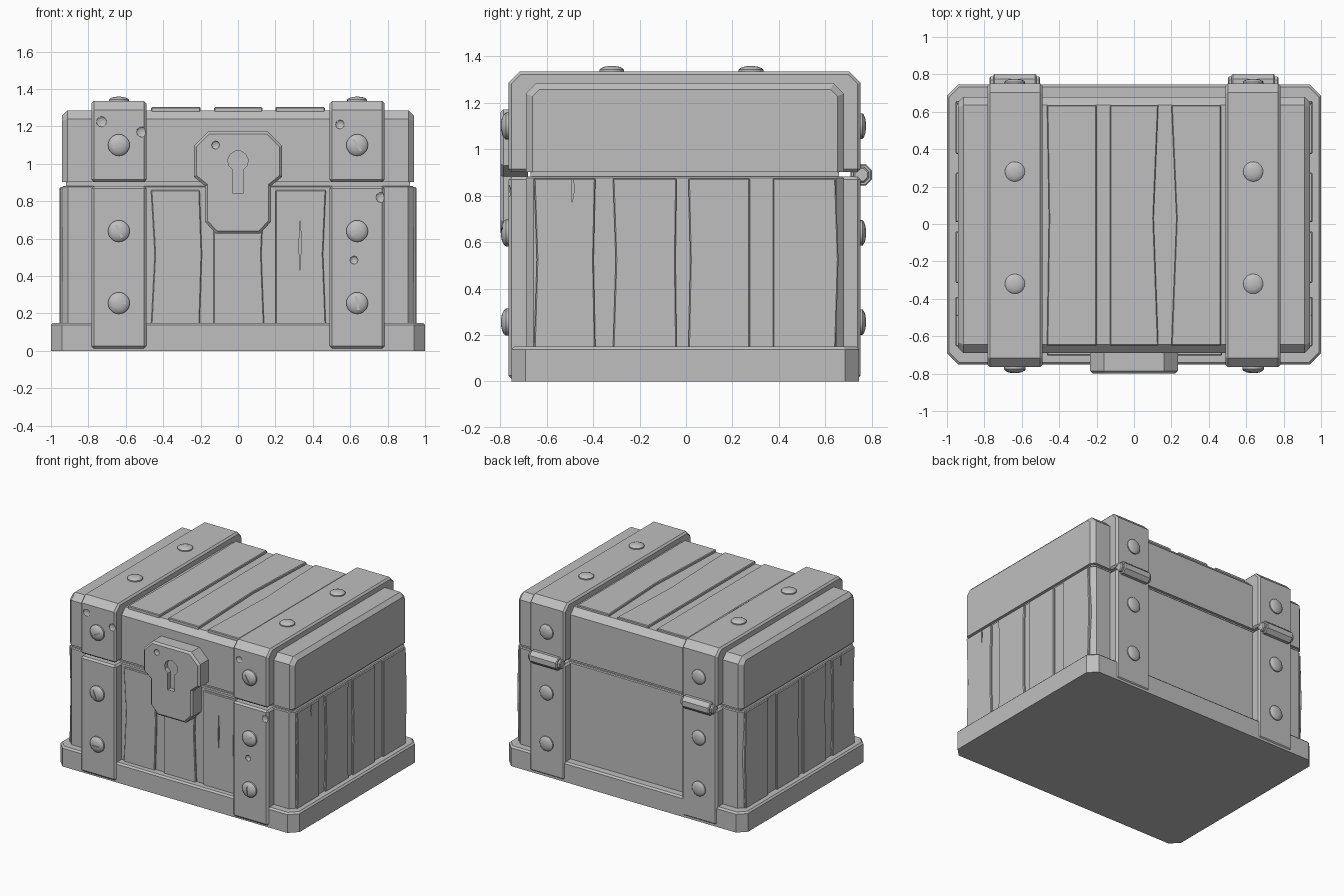
import bpy, bmesh
from math import radians, cos, sin, pi
from mathutils import Matrix, Vector

if "Cube" in bpy.data.objects:
    bpy.data.objects.remove(bpy.data.objects["Cube"], do_unlink=True)

grey = bpy.data.materials.new("plain grey")
grey.use_nodes = True
COLOUR = (0.52, 0.52, 0.52, 1)
grey.diffuse_color = COLOUR
grey.node_tree.nodes["Principled BSDF"].inputs["Base Color"].default_value = COLOUR

FRONT, BACK = -0.69, 0.68      # box faces
S_FRONT, S_BACK = -0.765, 0.752  # strap faces
SEAM_LOW, SEAM_HIGH = 0.882, 0.902
STRAP_X = 0.637


def finish(bm, name):
    bmesh.ops.recalc_face_normals(bm, faces=bm.faces)
    mesh = bpy.data.meshes.new(name)
    bm.to_mesh(mesh)
    bm.free()
    mesh.materials.append(grey)
    obj = bpy.data.objects.new(name, mesh)
    bpy.context.collection.objects.link(obj)
    return obj


def prism(name, pts, axis, d0, d1, bevel=0, pick=lambda mid: True):
    """Extrude an outline along an axis and chamfer the chosen square edges."""
    place = {"x": lambda a, b, d: (d, a, b),
             "y": lambda a, b, d: (a, d, b),
             "z": lambda a, b, d: (a, b, d)}[axis]
    bm = bmesh.new()
    rings = [[bm.verts.new(place(a, b, d)) for a, b in pts] for d in (d0, d1)]
    for ring in rings:
        bm.faces.new(ring)
    n = len(pts)
    for i in range(n):
        j = (i + 1) % n
        bm.faces.new((rings[0][i], rings[0][j], rings[1][j], rings[1][i]))
    bmesh.ops.recalc_face_normals(bm, faces=bm.faces)
    if bevel:
        edges = [e for e in bm.edges if e.calc_face_angle(0) > radians(50)
                 and pick((e.verts[0].co + e.verts[1].co) / 2)]
        bmesh.ops.bevel(bm, geom=edges, offset=bevel, segments=1,
                        affect='EDGES', clamp_overlap=True)
    return finish(bm, name)


def rect(a0, a1, b0, b1, low=0, high=0):
    """Rectangle outline with optional chamfers on the low and high corners."""
    def corner(a, b, sa, sb, c):
        return [(a + sa * c, b), (a, b + sb * c)] if c else [(a, b)]
    return (corner(a0, b0, 1, 1, low)[::-1] + corner(a1, b0, -1, 1, low)
            + corner(a1, b1, -1, -1, high)[::-1] + corner(a0, b1, 1, -1, high))


def cut(target, cutter):
    mod = target.modifiers.new("cut", 'BOOLEAN')
    mod.operation, mod.solver, mod.object = 'DIFFERENCE', 'EXACT', cutter
    bpy.context.view_layer.update()
    deps = bpy.context.evaluated_depsgraph_get()
    mesh = bpy.data.meshes.new_from_object(target.evaluated_get(deps))
    target.modifiers.clear()
    target.data = mesh
    mesh.materials.clear()
    mesh.materials.append(grey)
    for poly in mesh.polygons:
        poly.material_index = 0
    bpy.data.objects.remove(cutter, do_unlink=True)


def dent(target, x, y, z, r=0.028):
    bm = bmesh.new()
    m = Matrix.Translation((x, y, z)) @ Matrix.Diagonal((r, 0.012, r, 1))
    bmesh.ops.create_icosphere(bm, subdivisions=2, radius=1, matrix=m)
    cut(target, finish(bm, "dent_cutter"))


def crack(target, axis, a, z, half, d0, d1):
    pts = [(a, z - half), (a + 0.009, z), (a + 0.002, z + half), (a - 0.004, z)]
    cut(target, prism("crack_cutter", pts, axis, d0, d1))


def plank(name, axis, a0, a1, b0, b1, d0, d1, bend0=0, bend1=0):
    mid = b0 + (b1 - b0) * 0.53
    pts = [(a0, b0), (a1, b0), (a1 + bend1, mid), (a1, b1), (a0, b1), (a0 + bend0, mid)]
    return prism(name, pts, axis, d0, d1, 0.005)


def rivet(name, loc, direction, r, height, slot=None):
    """Domed head with a short rim, optionally with a driver slot."""
    bm = bmesh.new()
    prof = [(1, -0.2), (1, 0.35), (0.88, 0.6), (0.62, 0.84), (0.32, 0.96), (0, 1)]
    verts = [bm.verts.new((r * a, 0, height * h)) for a, h in prof]
    edges = [bm.edges.new(pair) for pair in zip(verts, verts[1:])]
    bmesh.ops.spin(bm, geom=verts + edges, cent=(0, 0, 0), axis=(0, 0, 1),
                   angle=2 * pi, steps=20, use_duplicate=False)
    bmesh.ops.remove_doubles(bm, verts=bm.verts, dist=0.0005)
    bmesh.ops.holes_fill(bm, edges=[e for e in bm.edges if e.is_boundary])
    turn = Vector((0, 0, 1)).rotation_difference(Vector(direction)).to_matrix().to_4x4()
    bm.transform(Matrix.Translation(loc) @ turn)
    obj = finish(bm, name)
    if slot is not None:
        groove = bmesh.new()
        m = (Matrix.Translation((loc[0], loc[1] - height, loc[2]))
             @ Matrix.Rotation(radians(-slot), 4, 'Y')
             @ Matrix.Diagonal((r * 1.3, 0.014, 0.012, 1)))
        bmesh.ops.create_cube(groove, size=1, matrix=m)
        cut(obj, finish(groove, "slot_cutter"))
    bpy.ops.object.select_all(action='DESELECT')
    obj.select_set(True)
    bpy.context.view_layer.objects.active = obj
    bpy.ops.object.shade_smooth_by_angle(angle=radians(32))


# Box, plinth and lid
prism("plinth", rect(-1, 1, -0.752, 0.745, 0.06, 0.06), "z", 0, 0.15, 0.012,
      lambda m: m.z > 0.1)
# soften the slanted plinth corners' top by the same rim chamfer
prism("box_body", rect(-0.94, 0.94, FRONT, BACK, 0.032, 0.032), "z", 0.1, SEAM_LOW, 0.006)
prism("seam_core", rect(-0.92, 0.92, FRONT + 0.02, BACK - 0.02), "z", 0.85, 0.93)
prism("lid", rect(FRONT, BACK, SEAM_HIGH, 1.285, 0, 0.045), "x", -0.94, 0.94, 0.028,
      lambda m: m.z > SEAM_HIGH + 0.01)

# Planks on the lid, the front and both ends
for i, (a0, a1, k0, k1) in enumerate([(-0.465, -0.2, 0.01, 0),
                                      (-0.128, 0.13, 0, -0.025),
                                      (0.2, 0.465, 0.027, 0)]):
    plank(f"lid_plank_{i}", "z", a0, a1, -0.65, 0.635, 1.27, 1.303, k0, k1)
for i, (a0, a1, k0, k1) in enumerate([(-0.465, -0.205, 0.02, 0.012),
                                      (-0.13, 0.14, 0, -0.015),
                                      (0.2, 0.47, 0, -0.015)]):
    board = plank(f"front_plank_{i}", "y", a0, a1, 0.13, 0.86, FRONT - 0.014, -0.67, k0, k1)
    if i == 2:
        crack(board, "y", 0.33, 0.57, 0.14, FRONT - 0.03, FRONT - 0.004)
for side, word in ((1, "left"), (-1, "right")):
    for i, (a0, a1, k0, k1) in enumerate([(-0.655, -0.39, 0.012, -0.008),
                                          (-0.315, -0.04, 0.012, -0.005),
                                          (0.01, 0.275, 0.008, 0),
                                          (0.375, 0.645, 0, 0.012)]):
        board = plank(f"{word}_end_plank_{i}", "x", a0, a1, 0.13, 0.875,
                      side * 0.92, side * 0.954, k0, k1)
        if i == 0:
            crack(board, "x", -0.49, 0.83, 0.06, side * 0.945, side * 0.97)

# Straps, rivets and hinges on each side
slots = {1: (-80, 35, -55), -1: (0, -65, 25)}
for side, word in ((1, "left"), (-1, "right")):
    cx = side * STRAP_X
    x0, x1 = cx - 0.147, cx + 0.147
    low = prism(f"{word}_strap_lower", rect(S_FRONT, S_BACK, 0.012, SEAM_LOW),
                "x", x0, x1, 0.013)
    high = prism(f"{word}_strap_upper", rect(S_FRONT, S_BACK, SEAM_HIGH, 1.335, 0, 0.048),
                 "x", x0, x1, 0.013)
    if side == 1:
        dent(low, 0.62, S_FRONT, 0.485, 0.022)
        dent(low, 0.765, S_FRONT, 0.82)
        dent(high, 0.545, S_FRONT, 1.21, 0.024)
    else:
        dent(high, -0.73, S_FRONT, 1.225)
        dent(high, -0.515, S_FRONT, 1.17)
    for i, z in enumerate((0.255, 0.64, 1.1)):
        rivet(f"{word}_front_rivet_{i}", (cx, S_FRONT, z), (0, -1, 0), 0.058, 0.033,
              slots[side][i])
        rivet(f"{word}_back_rivet_{i}", (cx, S_BACK, z), (0, 1, 0), 0.055, 0.024)
    for i, y in enumerate((-0.32, 0.28)):
        rivet(f"{word}_top_rivet_{i}", (cx, y, 1.335), (0, 0, 1), 0.053, 0.024)
    for part, r, half in (("barrel", 0.051, 0.115), ("pin", 0.036, 0.135)):
        ring = [(0.755 + r * cos(k * pi / 4 + pi / 8), 0.89 + r * sin(k * pi / 4 + pi / 8))
                for k in range(8)]
        prism(f"{word}_hinge_{part}", ring, "x", cx - half, cx + half, 0.006)

# Lock plate with a keyhole
half = [(0.16, 1.172), (0.235, 1.097), (0.235, 0.93), (0.176, 0.882),
        (0.176, 0.69), (0.118, 0.626)]
outline = half + [(-x, z) for x, z in reversed(half)]
lock = prism("lock_plate", outline, "y", -0.8, -0.68, 0.014, lambda m: m.y < -0.79)
arc = [radians(-60 + 300 * k / 9) for k in range(10)]
hole = [(0.055 * cos(t), 1.015 + 0.055 * sin(t)) for t in arc]
hole += [(-0.0275, 0.842), (0.0275, 0.842)]
cut(lock, prism("keyhole_cutter", hole, "y", -0.85, -0.765))
dent(lock, -0.12, -0.8, 1.1, 0.022)
